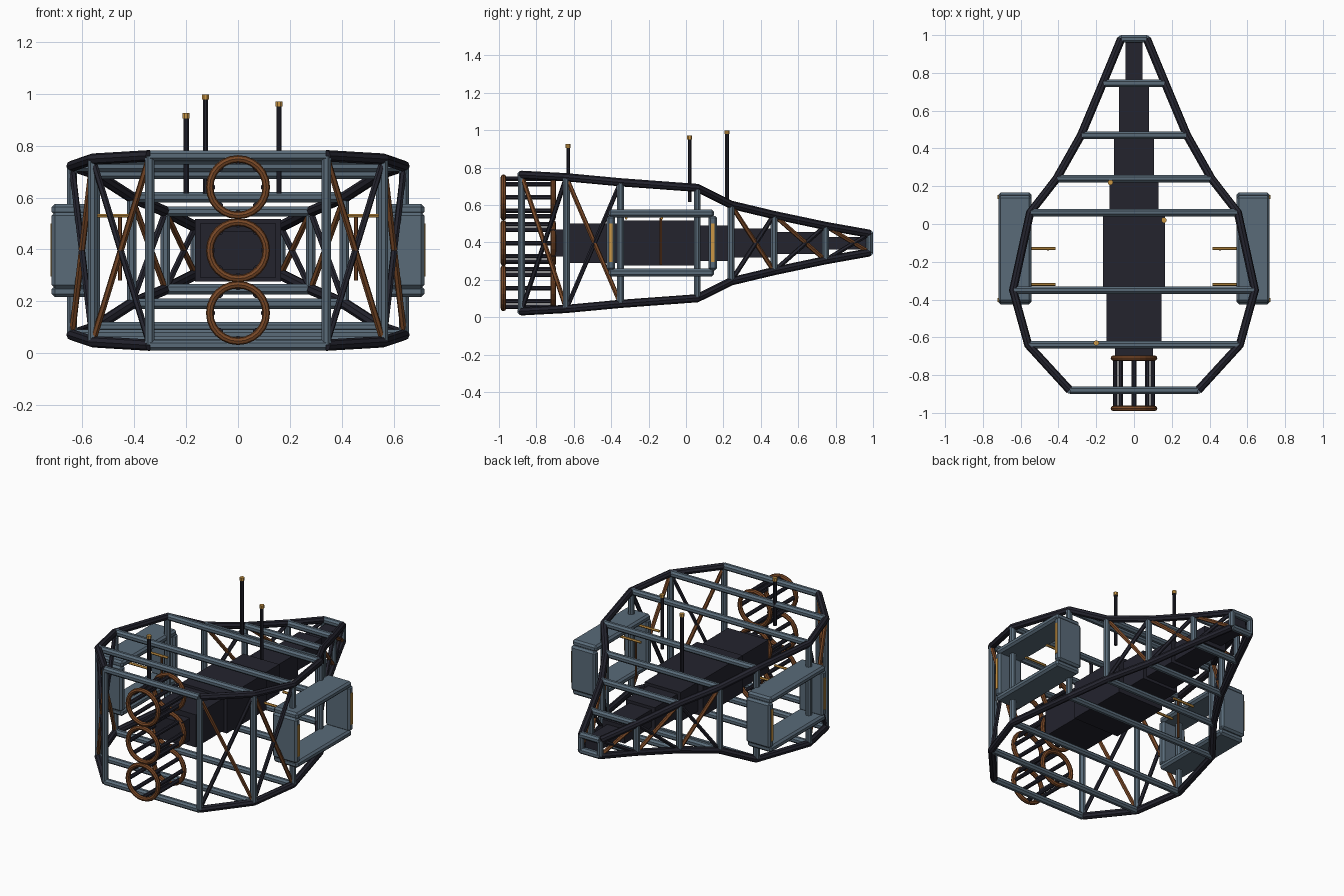
import bpy, bmesh, math
from mathutils import Vector, Matrix

cube = bpy.data.objects.get("Cube")
if cube:
    bpy.data.objects.remove(cube)


def material(name, rgb):
    m = bpy.data.materials.new(name)
    m.use_nodes = True
    m.diffuse_color = (*rgb, 1)
    m.node_tree.nodes["Principled BSDF"].inputs["Base Color"].default_value = (*rgb, 1)
    return m


SLATE = material("slate_blue", (0.10, 0.145, 0.19))
DARK = material("near_black", (0.017, 0.017, 0.027))
COPPER = material("copper_brown", (0.19, 0.065, 0.02))
GOLD = material("gold", (0.60, 0.31, 0.06))


def finish(name, bm, mat, bevel=0):
    mesh = bpy.data.meshes.new(name)
    bm.to_mesh(mesh)
    bm.free()
    mesh.materials.append(mat)
    ob = bpy.data.objects.new(name, mesh)
    bpy.context.collection.objects.link(ob)
    if bevel:
        mod = ob.modifiers.new("bevel", "BEVEL")
        mod.width = bevel
        mod.segments = 1
    return ob


def add_tube(bm, a, b, r, sides=8):
    a, b = Vector(a), Vector(b)
    d = b - a
    mat = Matrix.Translation((a + b) / 2) @ d.to_track_quat("Z", "Y").to_matrix().to_4x4()
    mat = mat @ Matrix.Rotation(math.pi / sides, 4, "Z")
    bmesh.ops.create_cone(bm, cap_ends=True, segments=sides, radius1=r, radius2=r,
                          depth=d.length, matrix=mat)


def add_box(bm, lo, hi):
    lo, hi = Vector(lo), Vector(hi)
    bmesh.ops.create_cube(bm, size=1, matrix=Matrix.Translation((lo + hi) / 2)
                          @ Matrix.Diagonal((*(hi - lo), 1)))


def tubes(name, pairs, r, mat, sides=8):
    bm = bmesh.new()
    for a, b in pairs:
        add_tube(bm, a, b, r, sides)
    return finish(name, bm, mat)


# Frame stations: y, half width, half height
MID = 0.396
stations = [(-0.88, 0.34, 0.365), (-0.64, 0.56, 0.352), (-0.35, 0.64, 0.325),
            (0.06, 0.55, 0.295), (0.24, 0.41, 0.205), (0.47, 0.28, 0.15),
            (0.745, 0.165, 0.092), (0.98, 0.068, 0.05)]


def node(i, sx, sz):
    y, w, h = stations[i]
    return Vector((sx * w, y, MID + sz * h))


# Longerons: four mitred tubes running front to back
for sx, side in ((1, "left"), (-1, "right")):
    for sz, level in ((1, "upper"), (-1, "lower")):
        curve = bpy.data.curves.new(f"{side}_{level}_longeron", "CURVE")
        curve.dimensions = "3D"
        curve.bevel_depth = 0.022
        curve.bevel_resolution = 2
        curve.use_fill_caps = True
        spline = curve.splines.new("POLY")
        spline.points.add(len(stations) - 1)
        spline.use_smooth = False
        for i, p in enumerate(spline.points):
            p.co = (*node(i, sx, sz), 1)
        curve.materials.append(DARK)
        ob = bpy.data.objects.new(curve.name, curve)
        bpy.context.collection.objects.link(ob)

# Cross bars and uprights at every station
count = range(len(stations))
tubes("cross_bars", [(node(i, -1, s), node(i, 1, s)) for i in count for s in (-1, 1)],
      0.0215, SLATE)
tubes("uprights", [(node(i, s, -1), node(i, s, 1)) for i in count for s in (-1, 1)],
      0.02, SLATE)

# Crossed side braces, open where the side pods sit
bays = [0, 1, 4, 5, 6]
tubes("copper_braces", [(node(i, s, 1), node(i + 1, s, -1)) for i in bays for s in (-1, 1)],
      0.0125, COPPER, 6)
tubes("dark_braces", [(node(i, s, -1), node(i + 1, s, 1)) for i in bays for s in (-1, 1)],
      0.0125, DARK, 6)

# Stepped central spine: start y, end y, half width
bm = bmesh.new()
for y0, y1, w in ((-0.72, -0.64, 0.10), (-0.64, -0.35, 0.145), (-0.35, 0.06, 0.165),
                  (0.06, 0.24, 0.13), (0.24, 0.47, 0.105), (0.47, 0.745, 0.08),
                  (0.745, 0.97, 0.046)):
    h = w * 0.73
    add_box(bm, (-w, y0, MID - h), (w, y1, MID + h))
finish("spine", bm, DARK)

# Three cage thrusters: ring at each end, eight rods between
for label, z in (("upper", 0.64), ("middle", MID), ("lower", 0.155)):
    for end, y in (("front", -0.976), ("rear", -0.71)):
        bpy.ops.mesh.primitive_torus_add(location=(0, y, z), rotation=(math.pi / 2, 0, 0),
                                         major_segments=24, minor_segments=8,
                                         major_radius=0.109, minor_radius=0.0145)
        ring = bpy.context.object
        ring.name = f"{label}_{end}_thruster_ring"
        ring.data.materials.append(COPPER)
    rods = []
    for k in range(8):
        a = k * math.pi / 4
        x, dz = 0.1 * math.cos(a), 0.1 * math.sin(a)
        rods.append(((x, -0.976, z + dz), (x, -0.71, z + dz)))
    tubes(f"{label}_thruster_rods", rods, 0.013, DARK)

# Side pods: open loops of four chamfered plates with gold edge strips
for sx, side in ((1, "left"), (-1, "right")):
    def span(x0, x1):
        return sorted((sx * x0, sx * x1))

    bm = bmesh.new()
    a, b = span(0.543, 0.718)
    for z0 in (0.217, 0.533):
        add_box(bm, (a, -0.415, z0), (b, 0.15, z0 + 0.042))
    for y0 in (-0.425, 0.12):
        add_box(bm, (a, y0, 0.25), (b, y0 + 0.046, 0.542))
    finish(f"{side}_pod", bm, SLATE, 0.012)

    bm = bmesh.new()
    a, b = span(0.715, 0.722)
    for y0 in (-0.412, 0.133):
        add_box(bm, (a, y0, 0.295), (b, y0 + 0.02, 0.5))
    finish(f"{side}_pod_strips", bm, GOLD)

    # Pod mounting rods
    tubes(f"{side}_pod_mounts",
          [((sx * 0.415, y, 0.53), (sx * 0.565, y, 0.53)) for y in (-0.13, -0.32)],
          0.008, GOLD, 6)
    tubes(f"{side}_pod_mount_post", [((sx * 0.455, -0.135, 0.28), (sx * 0.455, -0.135, 0.53))],
          0.007, COPPER, 6)

# Antennas with gold tips
for label, x, y, top in (("front", -0.2, -0.63, 0.925), ("rear", -0.125, 0.22, 0.998),
                         ("middle", 0.158, 0.02, 0.97)):
    tubes(f"{label}_antenna", [((x, y, 0.615), (x, y, top - 0.015))], 0.011, DARK)
    tubes(f"{label}_antenna_tip", [((x, y, top - 0.02), (x, y, top))], 0.0145, GOLD)
